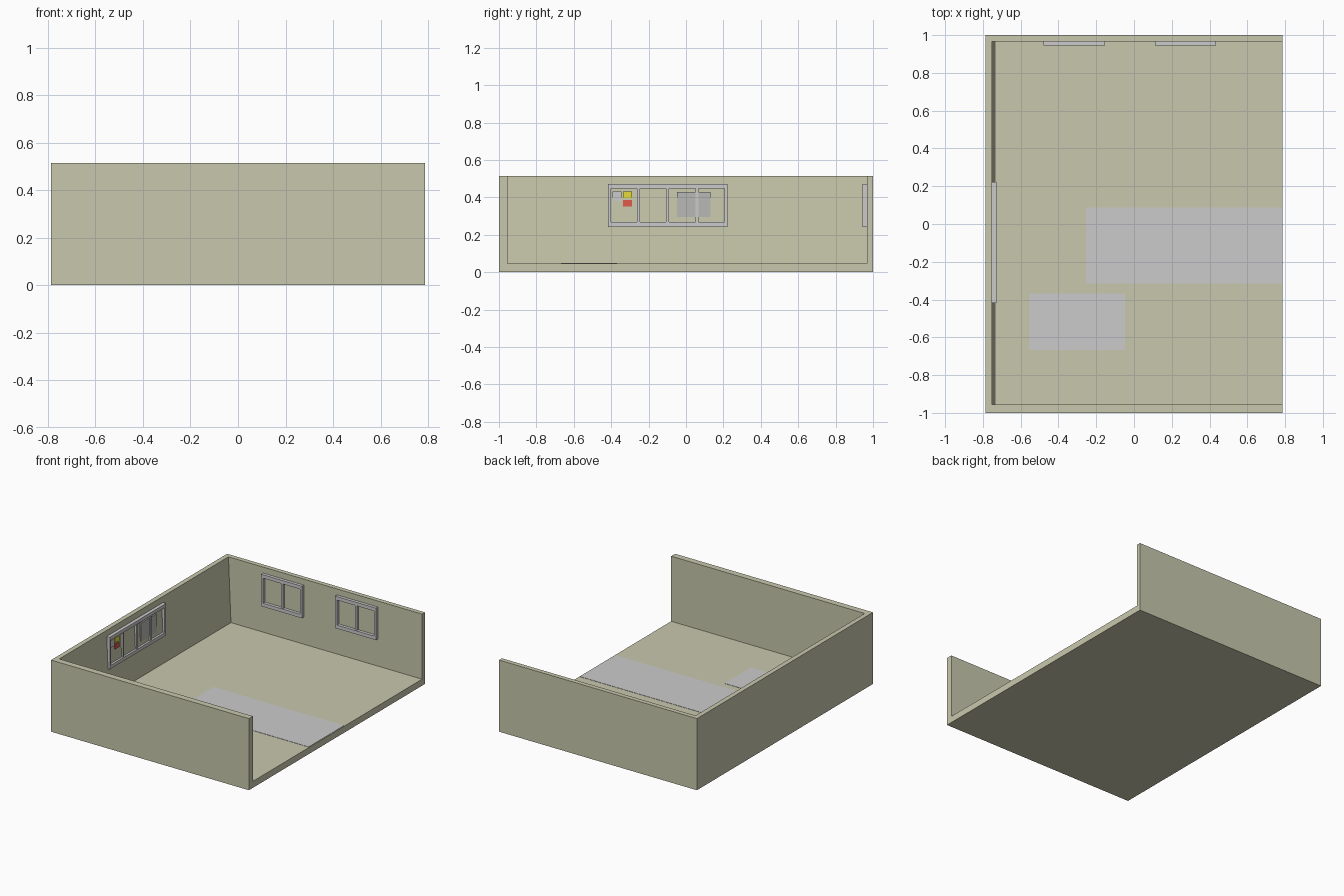
import bpy, bmesh

if "Cube" in bpy.data.objects:
    bpy.data.objects.remove(bpy.data.objects["Cube"])


def box(name, lo, hi, colour=None):
    """Axis-aligned box between two corners."""
    bm = bmesh.new()
    bmesh.ops.create_cube(bm, size=1)
    for v in bm.verts:
        v.co = [lo[i] if v.co[i] < 0 else hi[i] for i in range(3)]
    mesh = bpy.data.meshes.new(name)
    bm.to_mesh(mesh)
    bm.free()
    ob = bpy.data.objects.new(name, mesh)
    bpy.context.collection.objects.link(ob)
    if colour:
        mat = bpy.data.materials.new(name + "_colour")
        mat.diffuse_color = (*colour, 1)
        mat.use_nodes = True
        mat.node_tree.nodes["Principled BSDF"].inputs["Base Color"].default_value = mat.diffuse_color
        mesh.materials.append(mat)
    return ob


# Room shell: floor and three walls, open on top and to the right
FLOOR = 0.047
room = box("room_shell", (-0.787, -1, 0), (0.787, 1, 0.515), (0.58, 0.58, 0.42))
cutter = box("room_cutter", (-0.733, -0.955, FLOOR), (1, 0.967, 0.8))
for v in cutter.data.vertices:          # left wall leans out slightly
    if v.co.x < 0 and v.co.z > 0.5:
        v.co.x = -0.765
mod = room.modifiers.new("hollow", 'BOOLEAN')
mod.operation = 'DIFFERENCE'
mod.solver = 'EXACT'
mod.object = cutter
bpy.context.view_layer.objects.active = room
bpy.ops.object.modifier_apply(modifier=mod.name)
bpy.data.objects.remove(cutter)

# Rugs lying on the floor
box("large_rug", (-0.255, -0.315, FLOOR - 0.005), (0.783, 0.087, FLOOR + 0.002))
box("small_rug", (-0.557, -0.668, FLOOR - 0.005), (-0.048, -0.368, FLOOR + 0.002))


def window(name, start, end, panes, near, far, along_y):
    """Sliding window: rails, end stiles and evenly spaced mullions."""
    z0, z1, rail, stile = 0.242, 0.472, 0.025, 0.016

    def bar(part, a, b, lo, hi, front):
        if along_y:
            box(f"{name}_{part}", (far, a, lo), (front, b, hi))
        else:
            box(f"{name}_{part}", (a, front, lo), (b, far, hi))

    bar("sill", start, end, z0, z0 + rail, near)
    bar("head", start, end, z1 - rail, z1, near)
    inset = near + (far - near) * 0.2
    step = (end - start - stile) / panes
    for i in range(panes + 1):
        a = start + i * step
        edge = i in (0, panes)
        bar(f"stile_{i}", a, a + stile, z0 + rail, z1 - rail, near if edge else inset)


window("left_window", -0.418, 0.222, 4, -0.727, -0.756, True)
for i, x in enumerate((-0.478, 0.11)):
    window(f"back_window_{i}", x, x + 0.325, 2, 0.945, 0.972, False)

# Notices pinned inside the left frame
for name, y0, y1, z0, z1, colour in (
    ("grey_notice", -0.393, -0.345, 0.38, 0.432, None),
    ("yellow_notice", -0.338, -0.290, 0.396, 0.432, (0.78, 0.70, 0.04)),
    ("red_notice", -0.338, -0.290, 0.352, 0.385, (0.75, 0.10, 0.07)),
    ("pale_board", -0.047, 0.130, 0.295, 0.428, (0.48, 0.48, 0.47)),
):
    box(name, (-0.757, y0, z0), (-0.74, y1, z1), colour)
